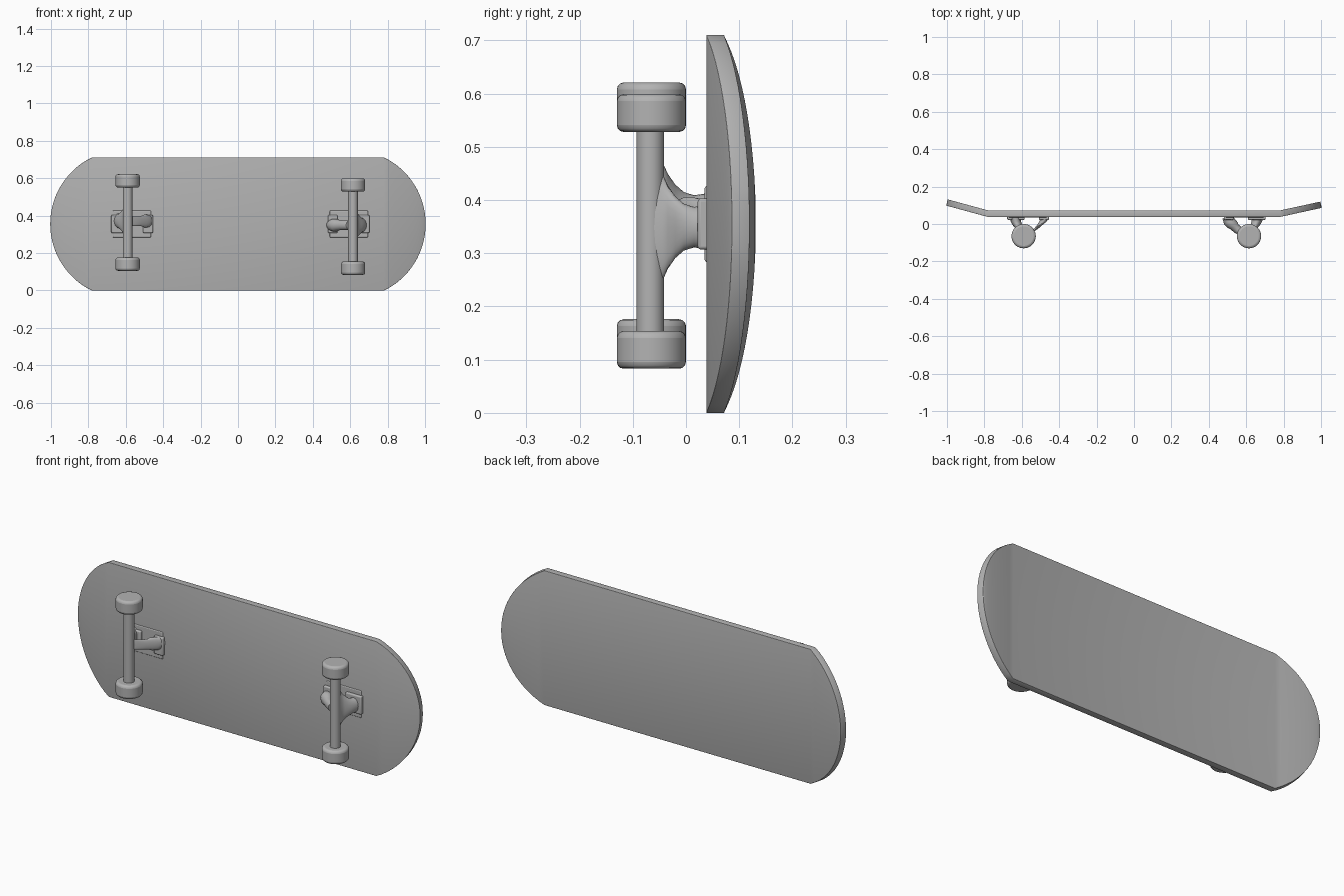
import bpy, bmesh, math
from mathutils import Vector

old = bpy.data.objects.get("Cube")
if old:
    bpy.data.objects.remove(old, do_unlink=True)

grey = bpy.data.materials.new("plain grey")
grey.use_nodes = True
COLOUR = (0.45, 0.45, 0.45, 1)
grey.diffuse_color = COLOUR
grey.node_tree.nodes["Principled BSDF"].inputs["Base Color"].default_value = COLOUR

MID = 0.355        # height of the deck's centre line
KINK = 0.78        # where nose and tail start
RADIUS = 0.396     # radius of the rounded ends


def finish(bm, name, bevel=0, segments=3, thickness=0, angle=35):
    """Turn a bmesh into a smooth shaded object with optional modifiers."""
    bmesh.ops.recalc_face_normals(bm, faces=bm.faces)
    mesh = bpy.data.meshes.new(name)
    bm.to_mesh(mesh)
    bm.free()
    mesh.materials.append(grey)
    ob = bpy.data.objects.new(name, mesh)
    bpy.context.collection.objects.link(ob)
    if thickness:
        mod = ob.modifiers.new("thickness", 'SOLIDIFY')
        mod.thickness, mod.offset = thickness, 0
    if bevel:
        mod = ob.modifiers.new("rounded edge", 'BEVEL')
        mod.width, mod.segments = bevel, segments
        mod.limit_method, mod.angle_limit = 'ANGLE', math.radians(50)
    bpy.ops.object.select_all(action='DESELECT')
    ob.select_set(True)
    bpy.context.view_layer.objects.active = ob
    bpy.ops.object.shade_smooth_by_angle(angle=math.radians(angle))
    return ob


def loft(name, rings, sides=20, bevel=0):
    """Skin rings given as (centre, axis u, axis v) and cap both ends."""
    bm = bmesh.new()
    loops = []
    for centre, u, v in rings:
        c, u, v = Vector(centre), Vector(u), Vector(v)
        loops.append([bm.verts.new(c + u * math.cos(a) + v * math.sin(a))
                      for a in (2 * math.pi * i / sides for i in range(sides))])
    for a, b in zip(loops, loops[1:]):
        for i in range(sides):
            j = (i + 1) % sides
            bm.faces.new((a[i], a[j], b[j], b[i]))
    bm.faces.new(loops[0])
    bm.faces.new(loops[-1])
    return finish(bm, name, bevel)


def rod(name, x, y, z0, z1, radius, sides=32, bevel=0):
    """Cylinder running along z."""
    return loft(name, [((x, y, z), (radius, 0, 0), (0, radius, 0)) for z in (z0, z1)],
                sides, bevel)


def block(name, lo, hi, bevel):
    bm = bmesh.new()
    bmesh.ops.create_cube(bm, size=1)
    for v in bm.verts:
        v.co = [(a + b) / 2 + c * (b - a) for a, b, c in zip(lo, hi, v.co)]
    return finish(bm, name, bevel)


# Deck: strips along x, round at both ends, bent back at nose and tail
def deck():
    corner = math.asin(MID / RADIUS)
    ends = [(1 - RADIUS + RADIUS * math.cos(corner * i / 14),
             RADIUS * math.sin(corner * i / 14)) for i in range(15)]
    stations = [(-x, h) for x, h in ends] + [(x, h) for x, h in reversed(ends)]
    bm = bmesh.new()
    rows = []
    for x, h in stations:
        rise = 0.060 if x < 0 else 0.048
        y = 0.055 + rise * max(0, abs(x) - KINK) / (1 - KINK)
        rows.append([bm.verts.new((x, y, MID + s * h)) for s in (-1, 1)])
    for a, b in zip(rows, rows[1:]):
        bm.faces.new((a[0], b[0], b[1], a[1]))
    bmesh.ops.remove_doubles(bm, verts=bm.verts, dist=1e-5)
    finish(bm, "deck", bevel=0.012, thickness=0.034, angle=12)


deck()


# Trucks: axle, wheels, flared hanger, kingpin and base plate
def truck(label, side, x, z):
    rod(label + "_axle", x, -0.067, z - 0.22, z + 0.22, 0.026)
    for end, s in (("lower", -1), ("upper", 1)):
        z0, z1 = sorted((z + s * 0.187, z + s * 0.258))
        rod(f"{label}_{end}_wheel", x, -0.065, z0, z1, 0.065, 40, 0.013)

    # hanger: (outward shift, y, half width, half height)
    profile = [(0.000, -0.072, 0.024, 0.130), (0.002, -0.046, 0.024, 0.105),
               (0.010, -0.034, 0.024, 0.078), (0.022, -0.020, 0.025, 0.058),
               (0.034, -0.004, 0.026, 0.044), (0.042, 0.015, 0.028, 0.038),
               (0.046, 0.042, 0.032, 0.042)]
    loft(label + "_hanger", [((x + side * dx, y, z + 0.008), (w, 0, 0), (0, 0, h))
                             for dx, y, w, h in profile], 24)

    # kingpin: leaning bushing stack, (inward shift, y, radius)
    stack = [(0.015, -0.062, 0.026), (0.055, -0.036, 0.026), (0.080, -0.014, 0.028),
             (0.090, -0.004, 0.034), (0.104, 0.012, 0.034), (0.116, 0.040, 0.030)]
    loft(label + "_kingpin", [((x - side * dx, y, z + 0.008),
                               (r * 0.85, r * 0.4, 0), (0, 0, r))
                              for dx, y, r in stack], 20)

    # base plate pads under pivot and kingpin
    for part, a, b, front in (("pivot", -0.005, 0.088, 0.022),
                              ("kingpin", -0.135, -0.082, 0.022),
                              ("bridge", -0.125, 0.08, 0.035)):
        x0, x1 = sorted((x + side * a, x + side * b))
        half = 0.072 if part == "bridge" else 0.048
        block(f"{label}_{part}_plate", (x0, front, MID - half),
              (x1, 0.045, MID + half), 0.006)


truck("right_truck", -1, -0.59, 0.363)
truck("left_truck", 1, 0.615, 0.341)
